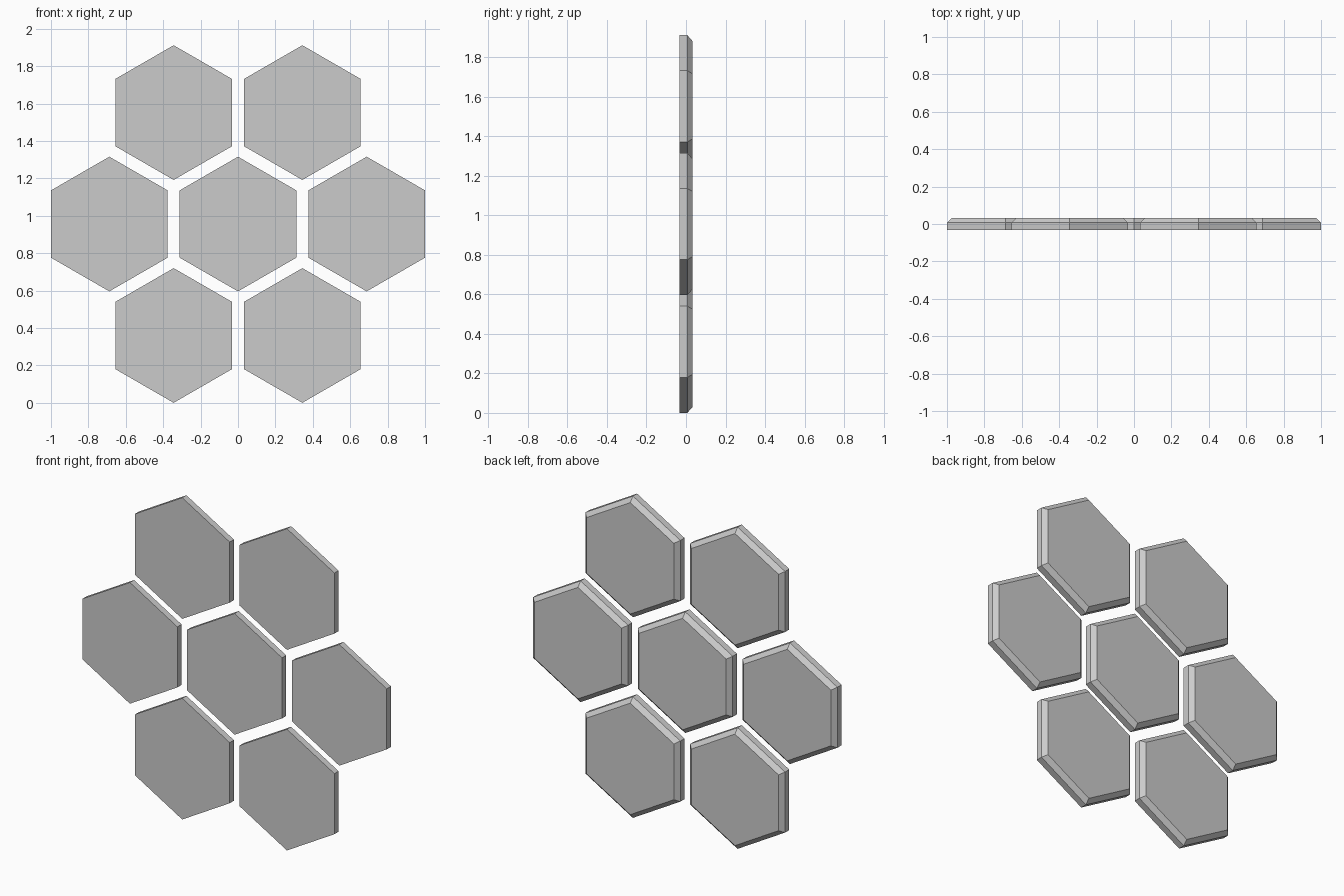
import bpy, bmesh
from math import sin, cos, pi, sqrt

if "Cube" in bpy.data.objects:
    bpy.data.objects.remove(bpy.data.objects["Cube"])

R = 0.36            # hexagon corner radius
PITCH = 0.688       # centre-to-centre spacing
ROW = PITCH * sqrt(3) / 2
HALF = 0.032        # half thickness
CHAMFER = 0.025     # bevel on the rear rim


def hex_panel(name, x, z):
    bm = bmesh.new()
    # front outline, bevel start, inset rear outline
    sections = [(-HALF, R), (HALF - CHAMFER, R), (HALF, R - CHAMFER * 2 / sqrt(3))]
    rings = [[bm.verts.new((r * sin(i * pi / 3), y, r * cos(i * pi / 3)))
              for i in range(6)] for y, r in sections]
    for a, b in zip(rings, rings[1:]):
        for i in range(6):
            j = (i + 1) % 6
            bm.faces.new((a[i], a[j], b[j], b[i]))
    bm.faces.new(rings[0])
    bm.faces.new(rings[-1])
    bmesh.ops.recalc_face_normals(bm, faces=bm.faces)
    mesh = bpy.data.meshes.new(name)
    bm.to_mesh(mesh)
    bm.free()
    obj = bpy.data.objects.new(name, mesh)
    obj.location = (x, 0, z)
    bpy.context.collection.objects.link(obj)


# rows of panels: two, three, two
for row, (label, count) in enumerate((("lower", 2), ("middle", 3), ("upper", 2))):
    for i in range(count):
        hex_panel(f"{label}_hex_panel_{i + 1}", (i - (count - 1) / 2) * PITCH, R + row * ROW)
